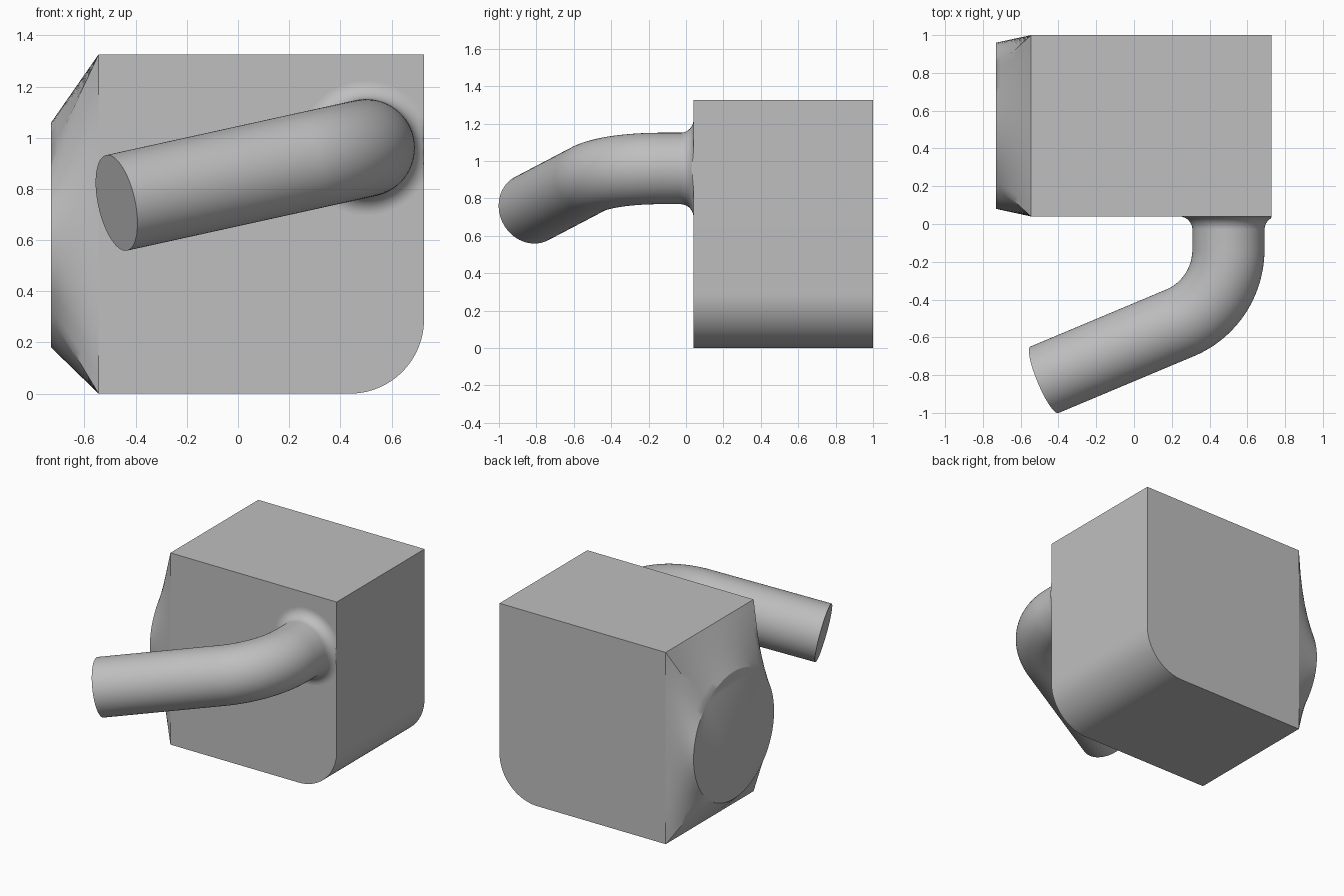
import bpy, bmesh
from math import sin, cos, pi, radians
from mathutils import Vector, Matrix

cube = bpy.data.objects.get("Cube")
if cube:
    bpy.data.objects.remove(cube, do_unlink=True)

grey = bpy.data.materials.new("plain grey")
grey.use_nodes = True
COLOR = (0.52, 0.52, 0.52, 1)
grey.diffuse_color = COLOR
grey.node_tree.nodes["Principled BSDF"].inputs["Base Color"].default_value = COLOR

LEFT, RIGHT = -0.545, 0.727      # block extents
FRONT, BACK = 0.04, 1.0
TOP = 1.326


def finish(name, bm):
    bmesh.ops.recalc_face_normals(bm, faces=bm.faces)
    mesh = bpy.data.meshes.new(name)
    bm.to_mesh(mesh)
    bm.free()
    obj = bpy.data.objects.new(name, mesh)
    bpy.context.collection.objects.link(obj)
    mesh.materials.append(grey)
    bpy.ops.object.select_all(action='DESELECT')
    obj.select_set(True)
    bpy.context.view_layer.objects.active = obj
    bpy.ops.object.shade_smooth_by_angle(angle=radians(30))


def skin(bm, rings):
    """Join closed rings of points with quads; return the vertex rings."""
    loops = [[bm.verts.new(p) for p in ring] for ring in rings]
    for a, b in zip(loops, loops[1:]):
        for i in range(len(a)):
            j = (i + 1) % len(a)
            bm.faces.new((a[i], a[j], b[j], b[i]))
    return loops


# Block with one rounded lower edge, extruded from front to back
fillet = 0.29
profile = [(LEFT, 0), (LEFT, TOP), (RIGHT, TOP)]
for i in range(25):
    a = pi / 2 * i / 24
    profile.append((RIGHT - fillet + fillet * cos(a), fillet - fillet * sin(a)))
bm = bmesh.new()
ends = skin(bm, [[(x, y, z) for x, z in profile] for y in (FRONT, BACK)])
for loop in ends:
    bm.faces.new(loop)
finish("block", bm)

# Side boss: blends the square side of the block into a round end
mid = Vector((0, (FRONT + BACK) / 2, 0.62))
N, disc_radius, tip = 20, 0.44, -0.73
corners = [Vector((LEFT, y, z)) for y, z in
           ((BACK, TOP), (FRONT, TOP), (FRONT, 0), (BACK, 0))]
square, disc = [], []
for k in range(4):
    for i in range(N):
        square.append(corners[k].lerp(corners[(k + 1) % 4], i / N))
        a = pi / 4 + pi / 2 * (k + i / N)
        disc.append(mid + Vector((tip, disc_radius * cos(a), disc_radius * sin(a))))
bm = bmesh.new()
steps = 8
loops = skin(bm, [[s.lerp(d, t / steps) for s, d in zip(square, disc)]
                  for t in range(steps + 1)])
bm.faces.new(loops[-1])
finish("side_boss", bm)

# Bent pipe: flared root, straight, bend, straight
pipe_r, flare, bend, turn = 0.191, 0.07, 0.42, radians(67.7)
root = Vector((0.5, FRONT, 0.96))
out = Vector((0, -1, 0))
side = Vector((-1, 0, -0.22)).normalized()
normal = out.cross(side)
path = []                         # centre, direction, radius
for i in range(13):
    a = pi / 2 * i / 12
    path.append((root + out * flare * (1 - cos(a)), out,
                 pipe_r + flare * (1 - sin(a))))
start = Vector((root.x, -0.134, root.z))
for i in range(33):
    a = turn * i / 32
    centre = start + out * bend * sin(a) + side * bend * (1 - cos(a))
    direction = out * cos(a) + side * sin(a)
    path.append((centre, direction, pipe_r))
path.append((centre + direction * 0.797, direction, pipe_r))

rings = []
for i, (c, d, r) in enumerate(path):
    if i < 13:                    # flare runs from the block face outward
        a = pi / 2 * i / 12
        c = root + out * flare * sin(a)
        r = pipe_r + flare * (1 - sin(pi / 2 * i / 12)) if i == 0 else \
            pipe_r + flare * (1 - cos(pi / 2 - a)) if i == 12 else r
        # quarter-circle fillet tangent to both the block and the pipe
        c = root + out * flare * (1 - cos(a))
        r = pipe_r + flare * (1 - sin(a))
    across = normal.cross(d)
    ring = []
    for k in range(64):
        t = 2 * pi * k / 64
        p = c + (across * cos(t) + normal * sin(t)) * r
        p.x = min(p.x, RIGHT)     # flare is trimmed flush with the block side
        ring.append(p)
    rings.append(ring)
bm = bmesh.new()
loops = skin(bm, rings)
bm.faces.new(loops[-1])
finish("bent_pipe", bm)
